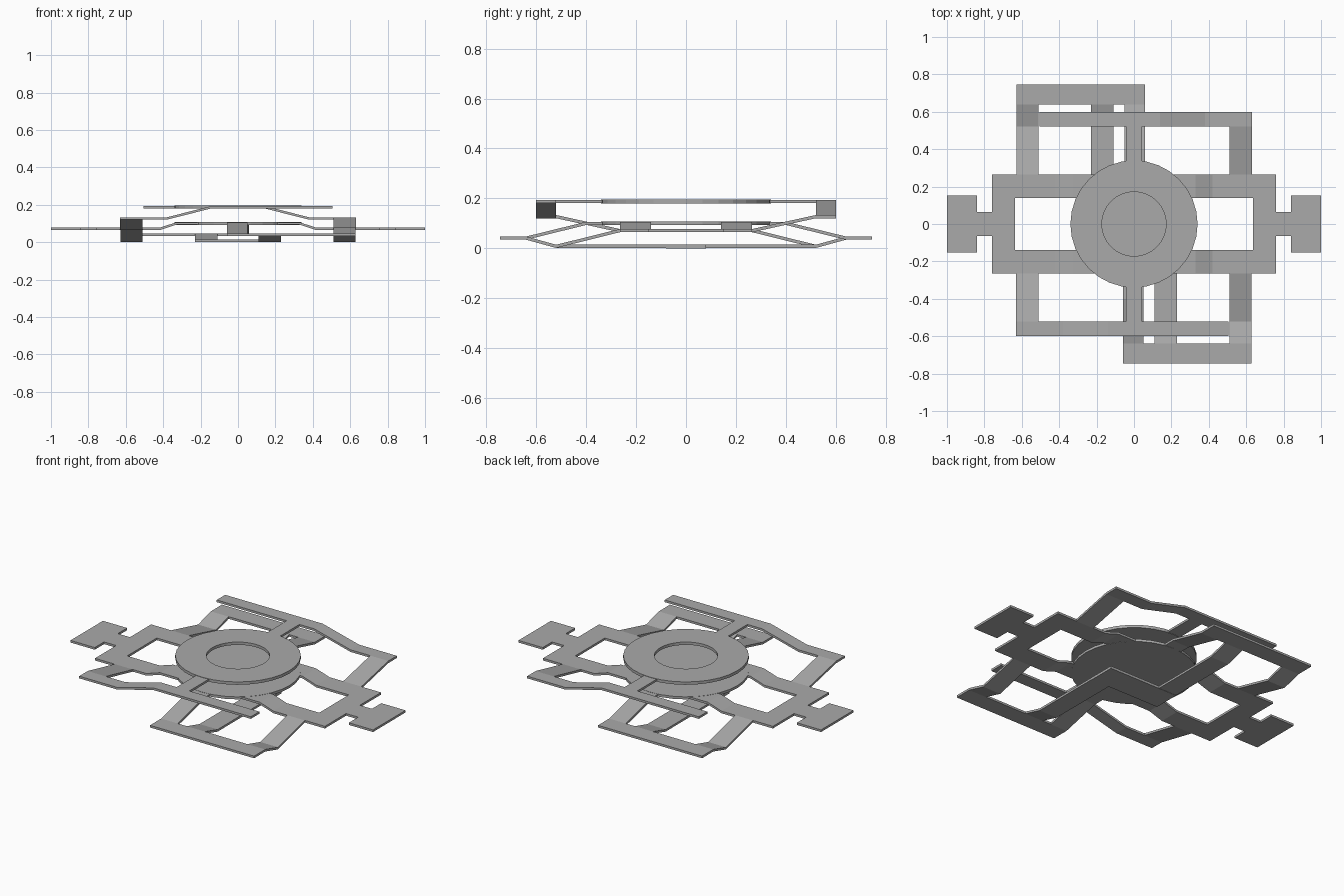
import bpy, bmesh
from math import cos, sin, pi

if "Cube" in bpy.data.objects:
    bpy.data.objects.remove(bpy.data.objects["Cube"], do_unlink=True)

# One plain grey for the whole sheet-metal part
GREY = (0.4, 0.4, 0.4, 1)
mat = bpy.data.materials.new("plain_grey")
mat.use_nodes = True
mat.diffuse_color = GREY
bsdf = mat.node_tree.nodes["Principled BSDF"]
bsdf.inputs["Base Color"].default_value = GREY
THICK = 0.013

# Heights of the layers (sheet centres)
BASE, FOOT, FRAME, DISC, ARM, TOP = 0.008, 0.041, 0.071, 0.1, 0.127, 0.188


def finish(name, bm):
    bmesh.ops.recalc_face_normals(bm, faces=bm.faces)
    mesh = bpy.data.meshes.new(name)
    bm.to_mesh(mesh)
    bm.free()
    mesh.materials.append(mat)
    ob = bpy.data.objects.new(name, mesh)
    bpy.context.collection.objects.link(ob)
    return ob


def ribbon(name, axis, path, lo, hi, turn=1, thick=THICK):
    """Bent strip running along an axis, from lo to hi across it."""
    bm = bmesh.new()
    rings = []
    for t, z in path:
        ring = []
        for side, dz in ((lo, -1), (hi, -1), (hi, 1), (lo, 1)):
            x, y = (t, side) if axis == "x" else (side, t)
            ring.append(bm.verts.new((x * turn, y * turn, z + dz * thick / 2)))
        rings.append(ring)
    for a, b in zip(rings, rings[1:]):
        for i in range(4):
            j = (i + 1) % 4
            bm.faces.new((a[i], a[j], b[j], b[i]))
    bm.faces.new(rings[0])
    bm.faces.new(rings[-1])
    return finish(name, bm)


def plate(name, x0, x1, y0, y1, z, turn=1, thick=THICK):
    return ribbon(name, "x", [(x0, z), (x1, z)], y0, y1, turn, thick)


def disc(name, radius, z, thick, inner=0, sides=32):
    """Flat disc, or a ring when an inner radius is given."""
    bm = bmesh.new()

    def loop(r, h):
        return [bm.verts.new((r * cos(2 * pi * i / sides), r * sin(2 * pi * i / sides), h))
                for i in range(sides)]

    low, high = z - thick / 2, z + thick / 2
    loops = [loop(radius, low), loop(radius, high)]
    if inner:
        loops += [loop(inner, high), loop(inner, low)]
        pairs = list(zip(loops, loops[1:] + loops[:1]))
    else:
        pairs = [tuple(loops)]
        for ring in loops:
            bm.faces.new(ring)
    for a, b in pairs:
        for i in range(sides):
            j = (i + 1) % sides
            bm.faces.new((a[i], a[j], b[j], b[i]))
    return finish(name, bm)


# Round parts and the bottom crossbar
disc("middle_disc", 0.34, DISC, THICK + 0.002)
disc("upper_ring", 0.34, TOP, THICK + 0.004, inner=0.172)
plate("base_crossbar", -0.23, 0.23, -0.08, 0.08, 0.0075, thick=0.015)

# Everything else repeats with a half turn about the vertical axis
for turn, end in ((1, "front"), (-1, "back")):
    # Middle frame: raised bar, end bar and side tab
    ribbon(end + "_frame_bar", "x",
           [(-0.76, FRAME), (-0.42, FRAME), (-0.33, DISC),
            (0.33, DISC), (0.42, FRAME), (0.76, FRAME)], -0.265, -0.14, turn)
    side = "left" if turn == 1 else "right"
    plate(side + "_frame_end", 0.635, 0.76, -0.14, 0.14, FRAME, turn)
    plate(side + "_tab_neck", 0.76, 0.84, -0.065, 0.065, FRAME, turn)
    plate(side + "_tab", 0.84, 1.0, -0.153, 0.153, FRAME, turn)

    # Foot plate with the three strips that leave it
    plate(end + "_foot_plate", -0.06, 0.628, -0.745, -0.64, FOOT, turn)
    ribbon(end + "_outer_leg", "y",
           [(-0.64, FOOT), (-0.52, BASE), (-0.265, FRAME)], 0.51, 0.628, turn)
    ribbon(end + "_base_leg", "y",
           [(-0.64, FOOT), (-0.52, BASE), (-0.08, BASE)], 0.11, 0.23, turn)
    ribbon(end + "_disc_leg", "y",
           [(-0.64, FOOT), (-0.4, DISC), (-0.3, DISC)], -0.06, 0.05, turn)

    # Upper arm, its link to the ring and its leg down to the frame
    ribbon(end + "_upper_arm", "x",
           [(-0.63, ARM), (-0.38, ARM), (-0.14, TOP), (0.505, TOP)],
           -0.6, -0.52, turn)
    plate(end + "_ring_link", -0.042, 0.042, -0.52, -0.32, TOP, turn)
    ribbon(end + "_arm_leg", "y",
           [(-0.52, ARM), (-0.265, FRAME)], -0.63, -0.51, turn)
